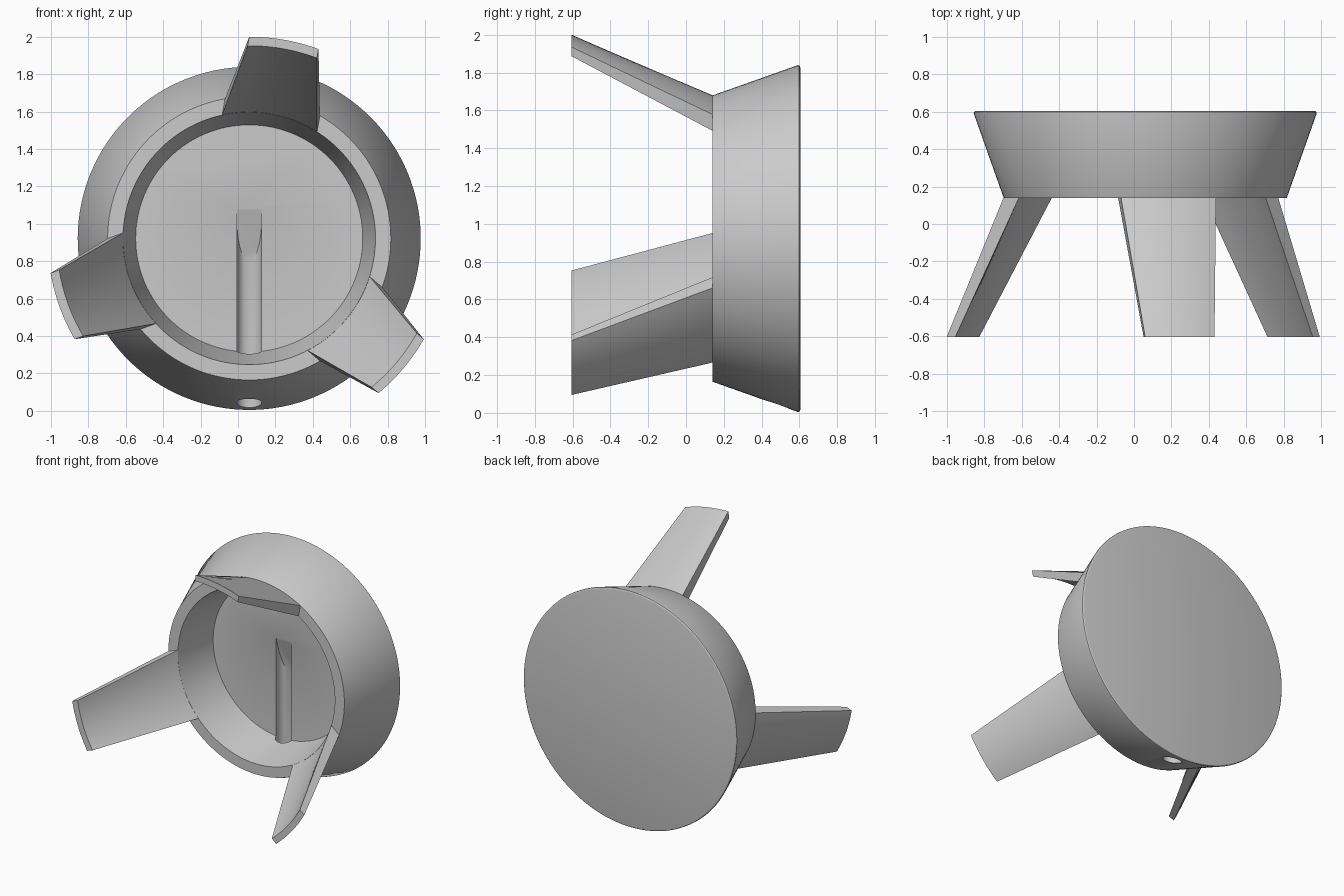
import bpy, bmesh
from math import sin, cos, asin, pi, radians

if "Cube" in bpy.data.objects:
    bpy.data.objects.remove(bpy.data.objects["Cube"])

CX, CZ = 0.06, 0.922   # axis of the cup, running along y


def polar(r, a, y):
    """Point at radius r and clockwise angle a (from the top) around the axis."""
    return (CX + r * sin(a), y, CZ + r * cos(a))


def finish(bm, name):
    bmesh.ops.recalc_face_normals(bm, faces=bm.faces)
    me = bpy.data.meshes.new(name)
    bm.to_mesh(me)
    bm.free()
    ob = bpy.data.objects.new(name, me)
    bpy.context.collection.objects.link(ob)
    return ob


def smooth(ob):
    bpy.ops.object.select_all(action='DESELECT')
    bpy.context.view_layer.objects.active = ob
    ob.select_set(True)
    bpy.ops.object.shade_smooth_by_angle(angle=radians(30))


# Flared cup: lathed (radius, y) profile, flat back, open front
def make_cup(profile, n=128):
    bm = bmesh.new()
    rings = [[bm.verts.new(polar(r, 2 * pi * i / n, y)) for i in range(n)] for r, y in profile]
    for a, b in zip(rings, rings[1:]):
        for i in range(n):
            j = (i + 1) % n
            bm.faces.new((a[i], a[j], b[j], b[i]))
    bm.faces.new(rings[0])
    bm.faces.new(rings[-1])
    return finish(bm, "cup_body")


cup = make_cup([(0.903, 0.605), (0.911, 0.603), (0.916, 0.598), (0.917, 0.591),
                (0.757, 0.14), (0.675, 0.14), (0.607, 0.476)])


# Cable channel cutter: upright rod whose top is cut by a slanted ramp
def make_channel(radius=0.067, y0=0.49, n=40):
    bm = bmesh.new()
    low, top = [], []
    for i in range(n):
        a = 2 * pi * i / n
        x, y = CX + radius * cos(a), y0 + radius * sin(a)
        low.append(bm.verts.new((x, y, -0.1)))
        top.append(bm.verts.new((x, y, 0.8 + (y0 + radius - y) * 3.5)))
    for i in range(n):
        j = (i + 1) % n
        bm.faces.new((low[i], low[j], top[j], top[i]))
    bm.faces.new(low)
    bm.faces.new(top)
    ob = finish(bm, "channel_cutter")
    ob.hide_render = True
    return ob


cutter = make_channel()
mod = cup.modifiers.new("channel", 'BOOLEAN')
mod.operation = 'DIFFERENCE'
mod.solver = 'EXACT'
mod.object = cutter
bpy.context.view_layer.objects.active = cup
bpy.ops.object.modifier_apply(modifier=mod.name)
bpy.data.objects.remove(cutter)
smooth(cup)


# Splayed legs: tapered slices of a conical shell
def make_leg(name, centre, n=16):
    # (y, outer radius, inner radius, half width) at base and tip
    stations = [(0.142, 0.757, 0.675, 0.258), (-0.605, 1.078, 1.03, 0.188)]
    bm = bmesh.new()
    loops = []
    for y, ro, ri, w in stations:
        loop = []
        for r, flip in ((ro, 1), (ri, -1)):
            half = asin(w / r)
            loop += [bm.verts.new(polar(r, centre + flip * half * (2 * i / n - 1), y))
                     for i in range(n + 1)]
        loops.append(loop)
    a, b = loops
    for i in range(len(a)):
        j = (i + 1) % len(a)
        bm.faces.new((a[i], a[j], b[j], b[i]))
    # End caps as quad strips
    for loop in loops:
        for i in range(n):
            bm.faces.new((loop[i], loop[i + 1], loop[-2 - i], loop[-1 - i]))
    smooth(finish(bm, name))


for k, side in enumerate(("top", "right", "left")):
    make_leg(side + "_leg", radians(10.05 + 120 * k))
